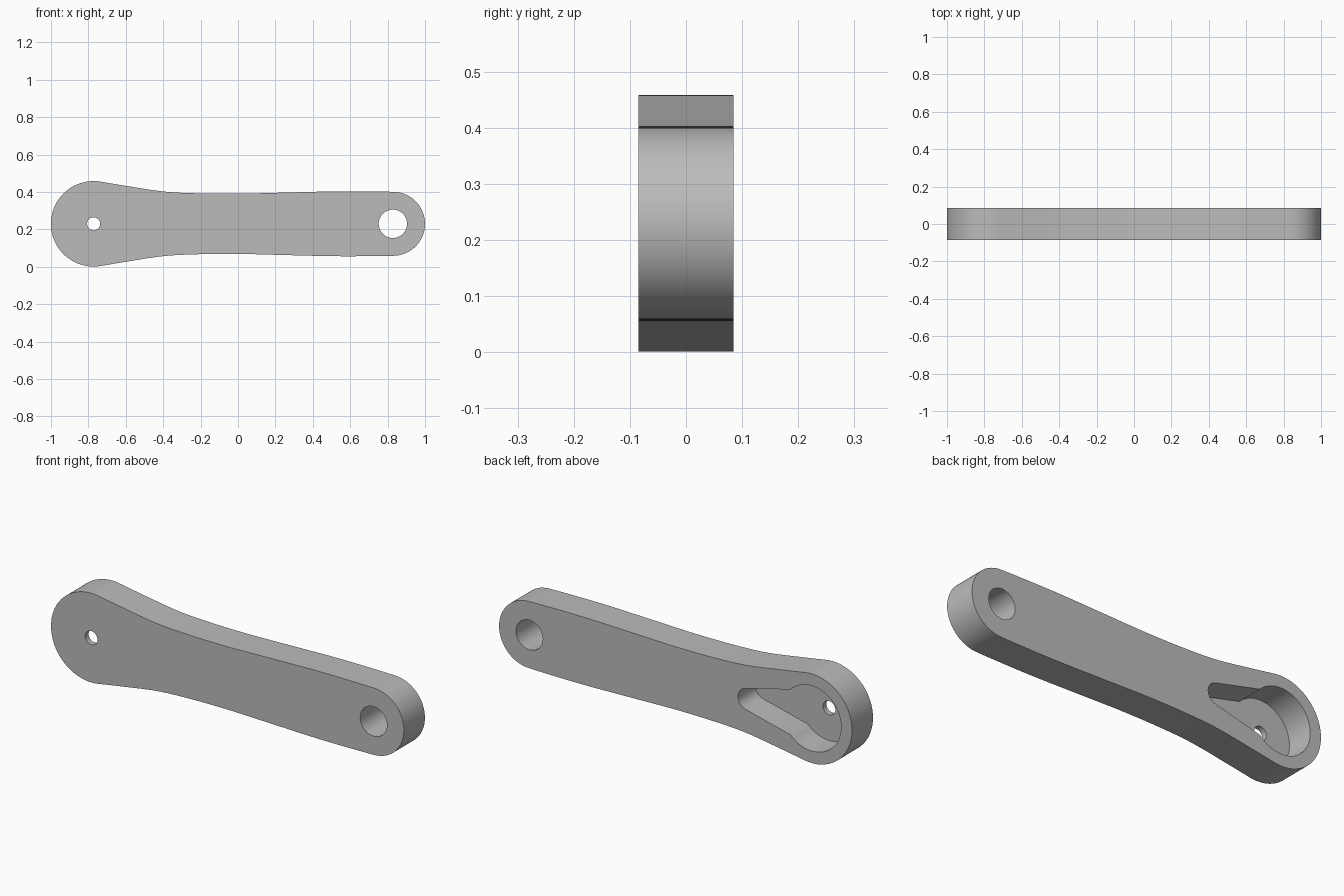
import bpy, bmesh
from math import sin, cos, radians
from mathutils import Vector

old = bpy.data.objects.get("Cube")
if old:
    bpy.data.objects.remove(old, do_unlink=True)

MID = 0.2295             # height of the long axis
HALF = 0.085             # half the thickness
HUB_X, HUB_R = -0.772, 0.2285
TIP_X, TIP_R = 0.829, 0.171


def arc(cx, r, start, end, steps):
    """Points on a circle centred on the long axis, angles in degrees."""
    angles = [radians(start + (end - start) * i / steps) for i in range(steps + 1)]
    return [Vector((cx + r * cos(a), r * sin(a))) for a in angles]


def spline(points, steps=8):
    """Smooth curve through all points but the first and last."""
    out = []
    for p0, p1, p2, p3 in zip(points, points[1:], points[2:], points[3:]):
        for i in range(steps):
            t = i / steps
            out.append(0.5 * (2 * p1 + (p2 - p0) * t
                              + (2 * p0 - 5 * p1 + 4 * p2 - p3) * t ** 2
                              + (3 * p1 - p0 - 3 * p2 + p3) * t ** 3))
    return out


def prism(name, outline, y0, y1):
    """Extrude an outline in x and z from y0 to y1."""
    bm = bmesh.new()
    face = bm.faces.new([bm.verts.new((p.x, y0, MID + p.y)) for p in outline])
    extruded = bmesh.ops.extrude_face_region(bm, geom=[face])["geom"]
    verts = [g for g in extruded if isinstance(g, bmesh.types.BMVert)]
    bmesh.ops.translate(bm, verts=verts, vec=(0, y1 - y0, 0))
    bmesh.ops.recalc_face_normals(bm, faces=bm.faces)
    mesh = bpy.data.meshes.new(name)
    bm.to_mesh(mesh)
    bm.free()
    obj = bpy.data.objects.new(name, mesh)
    bpy.context.collection.objects.link(obj)
    return obj


# Arm: round hub, waisted upper edge, round tip, mirrored lower edge
hub = arc(HUB_X, HUB_R, 279, 81, 48)
tip = arc(TIP_X, TIP_R, 88, -88, 40)
waist = [Vector(p) for p in ((-0.6, 0.203), (-0.4, 0.173), (-0.22, 0.163),
                             (0, 0.161), (0.25, 0.167), (0.5, 0.173), (0.7, 0.173))]
upper = spline([hub[-2], hub[-1], *waist, tip[0], tip[1]])[1:]
lower = [Vector((p.x, -p.y)) for p in reversed(upper)]
arm = prism("lever_arm", hub + upper + tip + lower, -HALF, HALF)

# Cutters: tip hole, hub screw hole, keyhole recess open at the back
recess = arc(HUB_X, 0.167, 44, 316, 44) + arc(-0.409, 0.055, -77, 77, 16)
cutters = [
    prism("tip_hole_cutter", arc(0.828, 0.076, 0, 350, 35), -0.2, 0.2),
    prism("screw_hole_cutter", arc(HUB_X, 0.035, 0, 345, 23), -0.2, 0.2),
    prism("recess_cutter", recess, -0.057, 0.2),
]
bpy.ops.object.select_all(action='DESELECT')
bpy.context.view_layer.objects.active = arm
arm.select_set(True)
for cutter in cutters:
    cutter.hide_render = True
    cut = arm.modifiers.new(cutter.name, 'BOOLEAN')
    cut.operation = 'DIFFERENCE'
    cut.solver = 'EXACT'
    cut.object = cutter
    bpy.ops.object.modifier_apply(modifier=cut.name)
for cutter in cutters:
    bpy.data.objects.remove(cutter, do_unlink=True)

# Plain grey finish
grey = bpy.data.materials.new("plain_grey")
grey.use_nodes = True
colour = (0.5, 0.5, 0.5, 1)
grey.diffuse_color = colour
grey.node_tree.nodes["Principled BSDF"].inputs["Base Color"].default_value = colour
arm.data.materials.clear()
arm.data.materials.append(grey)
bpy.ops.object.shade_smooth_by_angle(angle=radians(30))
